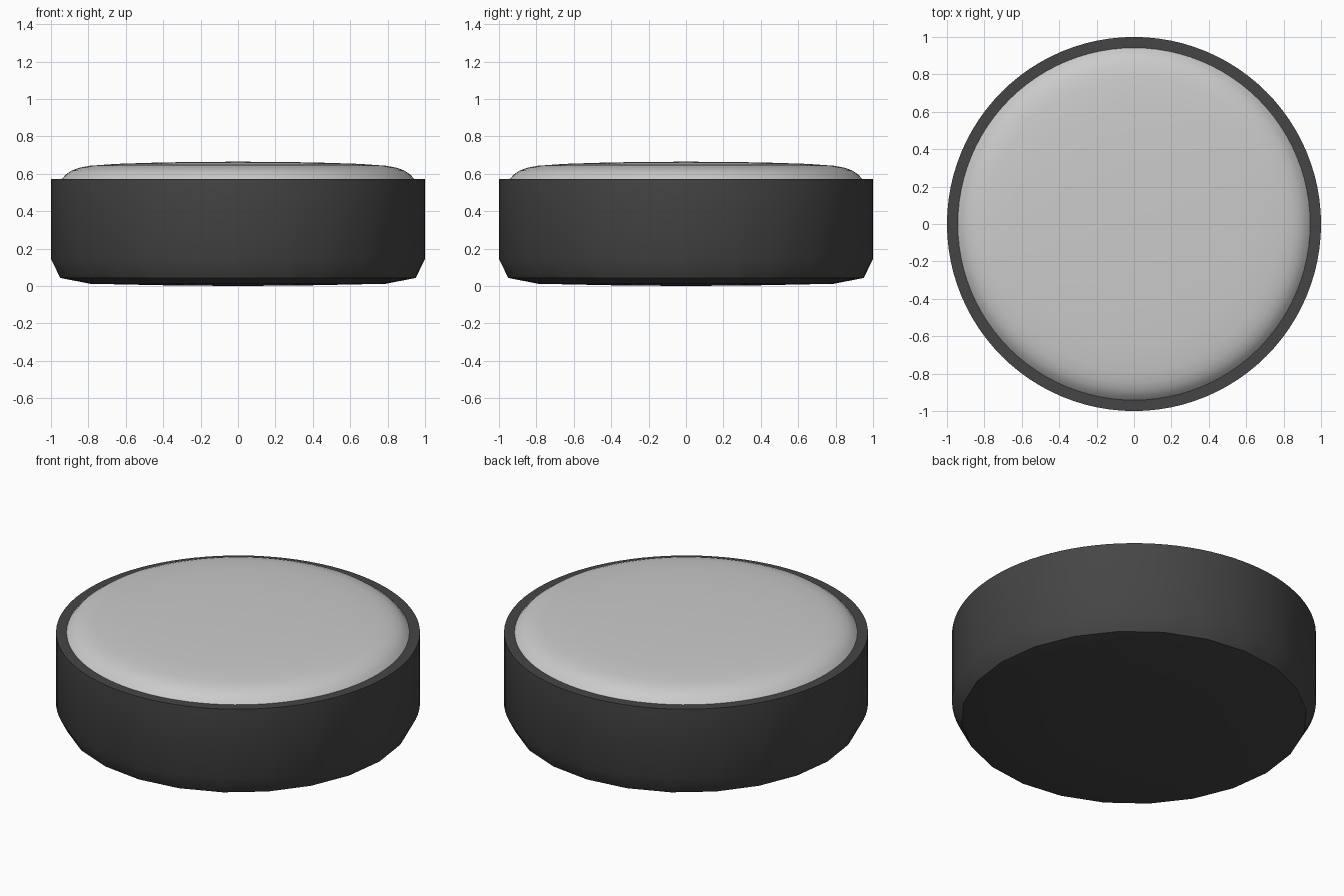
import bpy, bmesh, math

if "Cube" in bpy.data.objects:
    bpy.data.objects.remove(bpy.data.objects["Cube"])

SEG = 96


def ring_radius(r, angle, sides):
    # radius of a regular polygon with the given number of sides
    if not sides:
        return r
    step = 2 * math.pi / sides
    return r * math.cos(step / 2) / math.cos(angle % step - step / 2)


def lathe(name, profile):
    # profile: (radius, z, polygon sides or 0 for round); radius 0 is a pole
    bm = bmesh.new()
    rings = []
    for r, z, sides in profile:
        if r == 0:
            rings.append([bm.verts.new((0, 0, z))] * SEG)
            continue
        ring = []
        for i in range(SEG):
            a = 2 * math.pi * i / SEG
            q = ring_radius(r, a, sides)
            ring.append(bm.verts.new((q * math.cos(a), q * math.sin(a), z)))
        rings.append(ring)
    for lo, hi in zip(rings, rings[1:]):
        for i in range(SEG):
            j = (i + 1) % SEG
            bm.faces.new(dict.fromkeys((lo[i], lo[j], hi[j], hi[i])))
    bmesh.ops.recalc_face_normals(bm, faces=bm.faces)
    mesh = bpy.data.meshes.new(name)
    bm.to_mesh(mesh)
    bm.free()
    ob = bpy.data.objects.new(name, mesh)
    bpy.context.collection.objects.link(ob)
    bpy.ops.object.select_all(action='DESELECT')
    ob.select_set(True)
    bpy.context.view_layer.objects.active = ob
    bpy.ops.object.shade_smooth_by_angle(angle=math.radians(35))
    return ob


# Dark casing: shallow bottom, chamfered coarse foot, straight wall, flat rim
casing = lathe("casing", [
    (0, 0.0, 0), (0.4, 0.004, 24), (0.79, 0.012, 24), (0.95, 0.043, 24),
    (1.0, 0.144, 0), (1.0, 0.572, 0), (0.942, 0.572, 0)])
dark = bpy.data.materials.new("dark_grey")
dark.diffuse_color = (0.06, 0.06, 0.06, 1)
dark.use_nodes = True
dark.node_tree.nodes["Principled BSDF"].inputs["Base Color"].default_value = dark.diffuse_color
casing.data.materials.append(dark)

# Grey domed cap inside the rim
lathe("domed_cap", [
    (0.942, 0.572, 0), (0.92, 0.597, 0), (0.89, 0.617, 0), (0.85, 0.632, 0),
    (0.79, 0.643, 0), (0.65, 0.653, 0), (0.4, 0.661, 0), (0, 0.665, 0)])
